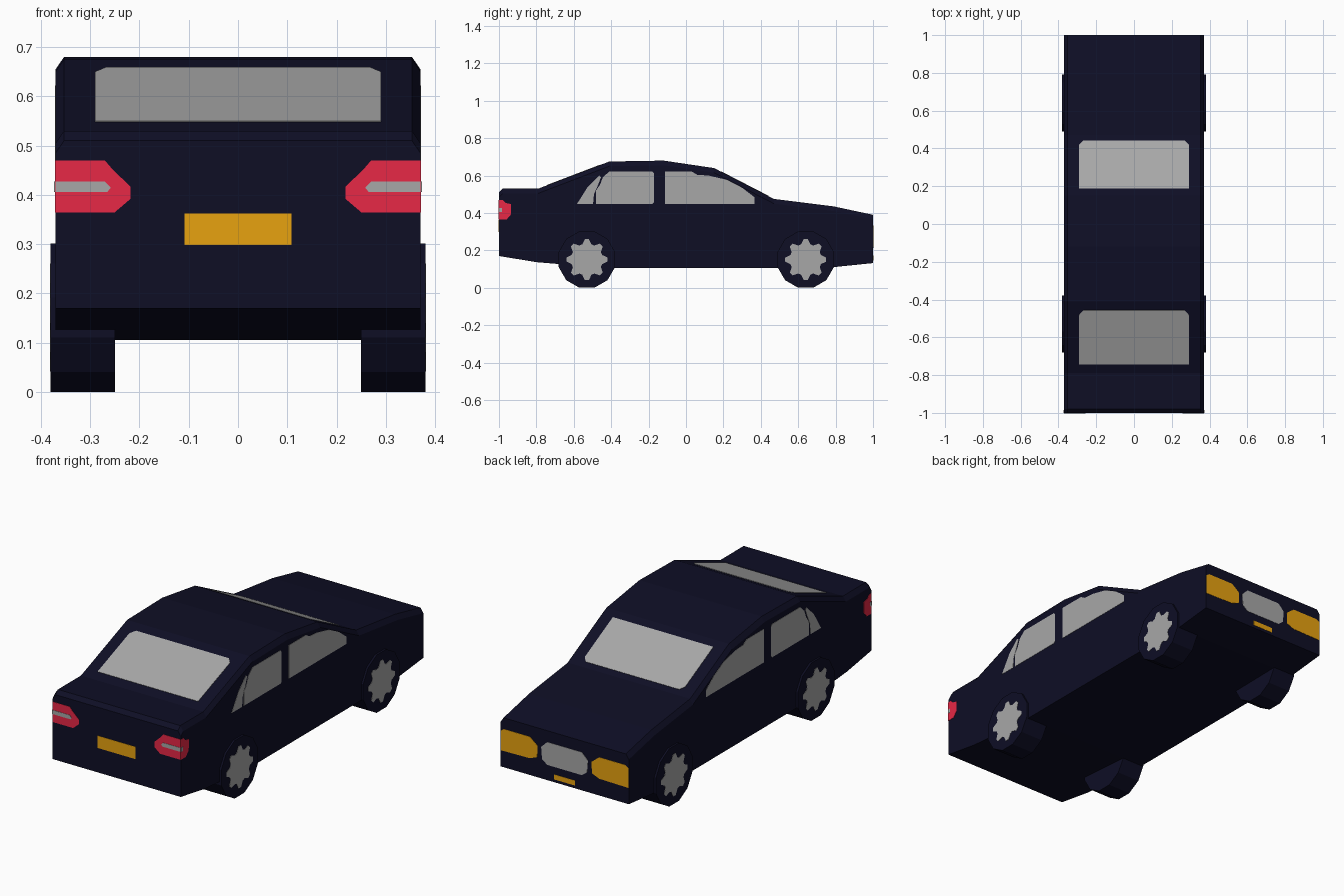
import bpy, bmesh, math
from mathutils import Vector

if "Cube" in bpy.data.objects:
    bpy.data.objects.remove(bpy.data.objects["Cube"])

def material(name, rgb):
    m = bpy.data.materials.new(name)
    m.diffuse_color = (*rgb, 1)
    m.use_nodes = True
    m.node_tree.nodes["Principled BSDF"].inputs["Base Color"].default_value = m.diffuse_color
    return m

NAVY = material("dark navy paint", (0.0044, 0.0044, 0.0185))
GREY = material("silver grey", (0.39, 0.39, 0.39))
RED = material("lamp red", (0.80, 0.021, 0.061))
AMBER = material("amber", (0.80, 0.36, 0.005))

def finish(name, bm, mat):
    bmesh.ops.recalc_face_normals(bm, faces=bm.faces[:])
    me = bpy.data.meshes.new(name)
    bm.to_mesh(me)
    bm.free()
    me.materials.append(mat)
    ob = bpy.data.objects.new(name, me)
    bpy.context.collection.objects.link(ob)
    return ob

def loft(name, rows, mat):
    """Skin equal-length rings and cap both ends."""
    bm = bmesh.new()
    rings = [[bm.verts.new(p) for p in row] for row in rows]
    n = len(rings[0])
    for a, b in zip(rings, rings[1:]):
        for i in range(n):
            j = (i + 1) % n
            bm.faces.new((a[i], a[j], b[j], b[i]))
    bm.faces.new(rings[0])
    bm.faces.new(rings[-1])
    return finish(name, bm, mat)

def plate(name, pts, place, normal, mat, proud=0.0015):
    """Thin painted panel: 2D outline placed on a surface."""
    n = Vector(normal).normalized()
    base = [Vector(place(*p)) for p in pts]
    return loft(name, [[p - n * 0.002 for p in base], [p + n * proud for p in base]], mat)

def side(s, x=0.37):
    return lambda y, z: (s * x, y, z)

def end(y, s=1):
    return lambda x, z: (s * x, y, z)

# Body: side profile with the upper edges chamfered
top = [(-1, 0.51), (-0.98, 0.53), (-0.79, 0.53), (-0.41, 0.675), (-0.12, 0.68),
       (0.15, 0.64), (0.47, 0.475), (0.79, 0.435), (1, 0.39)]
bottom = [(1, 0.132), (0.785, 0.11), (0.5, 0.106), (-0.38, 0.106),
          (-0.68, 0.127), (-0.8, 0.137), (-1, 0.17)]
rows = []
for x, drop in ((-0.37, 0.025), (-0.353, 0), (0.353, 0), (0.37, 0.025)):
    rows.append([(x, y, z - drop) for y, z in top] + [(x, y, z) for y, z in bottom])
loft("car_body", rows, NAVY)

# Windscreens lying on the sloping body panels
def screen(name, a, b, pts):
    slope = (b[1] - a[1]) / (b[0] - a[0])
    plate(name, pts, lambda x, y: (x, y, a[1] + (y - a[0]) * slope),
          (0, -slope, 1), GREY, 0.002)

screen("sloping_window_front", top[2], top[3],
       [(-0.29, -0.743), (0.29, -0.743), (0.29, -0.48), (0.268, -0.456),
        (-0.268, -0.456), (-0.29, -0.48)])
screen("sloping_window_back", top[5], top[6],
       [(-0.29, 0.188), (0.29, 0.188), (0.29, 0.42), (0.27, 0.441),
        (-0.27, 0.441), (-0.29, 0.42)])

# Outlines of the side details (y, z)
windows = {
    "long_side_window": [(-0.112, 0.448), (-0.112, 0.622), (0.03, 0.622), (0.06, 0.604),
                         (0.12, 0.6), (0.22, 0.577), (0.30, 0.535), (0.365, 0.485), (0.365, 0.448)],
    "middle_side_window": [(-0.482, 0.448), (-0.482, 0.52), (-0.46, 0.55), (-0.445, 0.59),
                           (-0.41, 0.622), (-0.18, 0.622), (-0.172, 0.612), (-0.172, 0.455), (-0.18, 0.448)],
    "quarter_window": [(-0.583, 0.448), (-0.525, 0.54), (-0.465, 0.6), (-0.454, 0.592),
                       (-0.47, 0.55), (-0.492, 0.5), (-0.497, 0.448)],
}
lamp_side = [(-1, 0.364), (-0.96, 0.364), (-0.937, 0.39), (-0.935, 0.447), (-0.965, 0.454),
             (-0.98, 0.47), (-1, 0.47)]
lamp_end = [(0.37, 0.364), (0.251, 0.364), (0.218, 0.392), (0.218, 0.417),
            (0.254, 0.451), (0.27, 0.47), (0.37, 0.47)]
headlight = [(0.368, 0.217), (0.20, 0.22), (0.158, 0.237), (0.156, 0.297),
             (0.20, 0.332), (0.35, 0.332), (0.368, 0.32)]

for s, label in ((1, "right"), (-1, "left")):
    n = (s, 0, 0)
    for name, pts in windows.items():
        plate(f"{name}_{label}", pts, side(s), n, GREY)
    # Red wrap-around lamps with a grey strip
    plate(f"red_lamp_wrap_{label}", lamp_side, side(s), n, RED)
    plate(f"red_lamp_{label}", lamp_end, end(-1, s), (0, -1, 0), RED)
    plate(f"lamp_strip_{label}", [(0.37, 0.406), (0.265, 0.406), (0.258, 0.415), (0.27, 0.427), (0.37, 0.427)],
          end(-1, s), (0, -1, 0), GREY, 0.003)
    plate(f"lamp_strip_wrap_{label}", [(-1, 0.406), (-0.985, 0.406), (-0.985, 0.427), (-1, 0.427)],
          side(s), n, GREY, 0.003)
    # Amber headlights
    plate(f"headlight_{label}", headlight, end(1, s), (0, 1, 0), AMBER)
    # Twelve-sided wheels with eight-lobed hubs
    for cy, place in ((-0.53, "front"), (0.64, "back")):
        def ring(x, steps, radius, phase):
            return [(x, cy + radius(i) * math.cos(math.tau * i / steps + phase),
                     0.151 + radius(i) * math.sin(math.tau * i / steps + phase)) for i in range(steps)]
        loft(f"wheel_{place}_{label}",
             [ring(s * x, 12, lambda i: 0.156, math.pi / 12) for x in (0.25, 0.38)], NAVY)
        lobes = lambda i: 0.11 if i % 4 < 2 else 0.085
        loft(f"hub_{place}_{label}",
             [ring(s * x, 32, lobes, -math.pi / 32) for x in (0.378, 0.3815)], GREY)

# Number plates and grille
def box(w, z0, z1):
    return [(-w, z0), (w, z0), (w, z1), (-w, z1)]

plate("blank_plate_front", box(0.109, 0.298, 0.362), end(-1), (0, -1, 0), AMBER)
plate("blank_plate_back", box(0.06, 0.147, 0.173), end(1), (0, 1, 0), AMBER)
half = [(0.10, 0.212), (0.13, 0.235), (0.135, 0.297), (0.10, 0.331)]
plate("grille", half + [(-x, z) for x, z in reversed(half)], end(1), (0, 1, 0), GREY)
